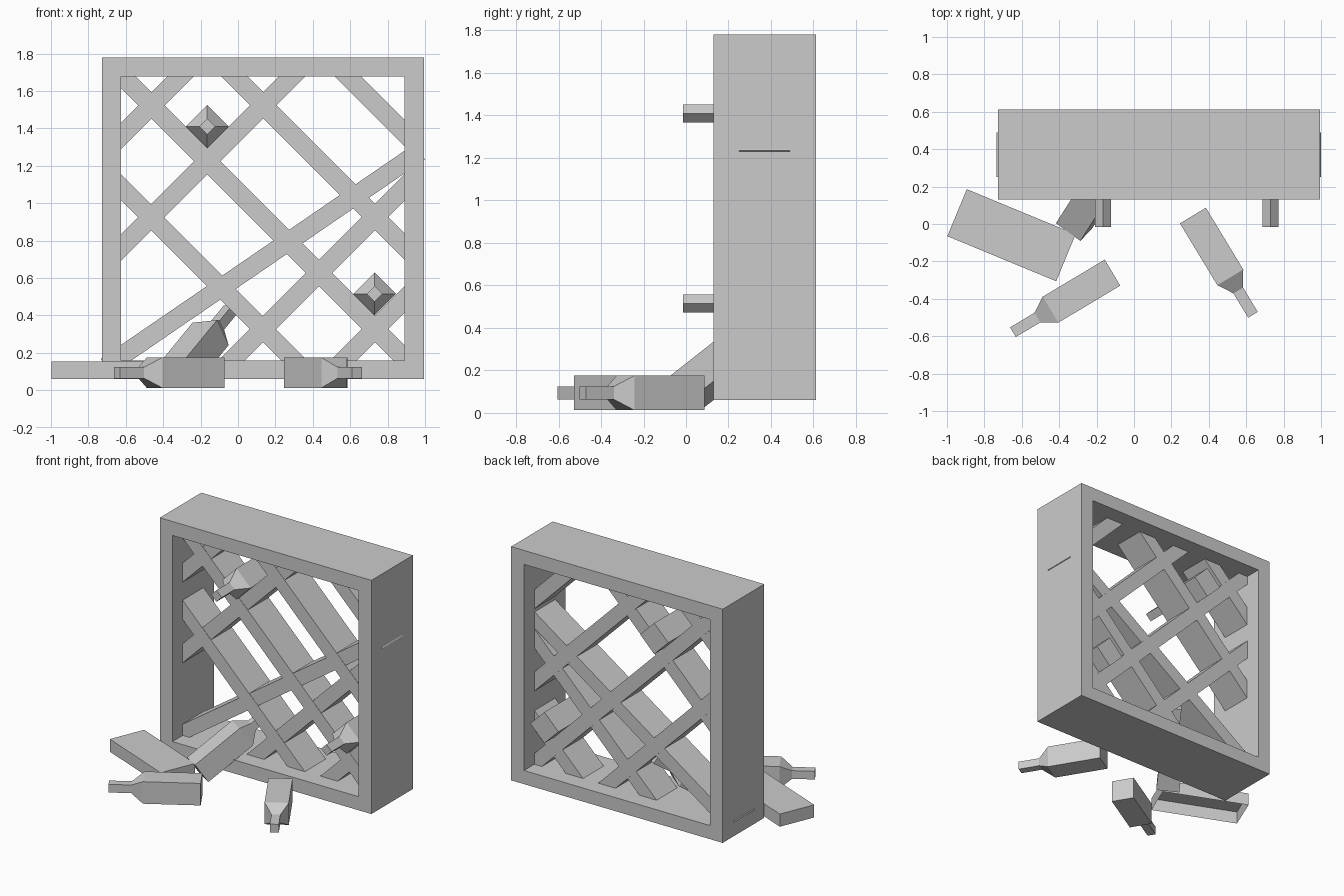
import bpy, bmesh
from math import radians, sin, cos, atan2, sqrt
from mathutils import Vector, Matrix

if "Cube" in bpy.data.objects:
    bpy.data.objects.remove(bpy.data.objects["Cube"])

X0, X1, Z0, Z1 = -0.625, 0.89, 0.16, 1.677     # inner opening of the rack


def finish(name, bm, recalc=True):
    if recalc:
        bmesh.ops.recalc_face_normals(bm, faces=bm.faces)
    me = bpy.data.meshes.new(name)
    bm.to_mesh(me)
    bm.free()
    ob = bpy.data.objects.new(name, me)
    bpy.context.collection.objects.link(ob)
    return ob


def box(name, size, matrix, open_bottom=False):
    bm = bmesh.new()
    bmesh.ops.create_cube(bm, size=1)
    if open_bottom:
        low = [f for f in bm.faces if f.normal.z < -0.5]
        bmesh.ops.delete(bm, geom=low, context='FACES_ONLY')
    bm.transform(matrix @ Matrix.Diagonal((*size, 1)))
    return finish(name, bm, not open_bottom)


# Square picture-frame carcass of the rack
bm = bmesh.new()
rings = []
for (a, b, c, d) in ((-0.728, 0.995, 0.06, 1.78), (X0, X1, Z0, Z1)):
    for y in (0.13, 0.613):
        rings.append([bm.verts.new((x, y, z)) for x, z in ((a, c), (b, c), (b, d), (a, d))])
of, ob_, inf, inb = rings
for p, q in ((of, ob_), (inf, inb), (of, inf), (ob_, inb)):
    for i in range(4):
        j = (i + 1) % 4
        bm.faces.new((p[i], p[j], q[j], q[i]))
finish("rack_frame", bm)


# Lattice boards, given by their two end points in the x-z plane
def slat(name, ax, az, bx, bz, depth):
    dx, dz = bx - ax, bz - az
    m = (Matrix.Translation(((ax + bx) / 2, 0.37, (az + bz) / 2))
         @ Matrix.Rotation(-atan2(dz, dx), 4, 'Y'))
    box(name, (sqrt(dx * dx + dz * dz), depth, 0.1), m)


E = 0.05   # how far board ends run into the frame
for i, s in enumerate((0.46, 1.059, 1.66, 2.265)):
    xa, xb = max(X0 - E, s - Z1 - E), min(X1 + E, s - Z0 + E)
    slat(f"falling_slat_{i}", xa, s - xa, xb, s - xb, 0.244)
for i, s in enumerate((-1.984, -1.39, -0.193, 0.406)):
    xa, xb = max(X0 - E, s + Z0 - E), min(X1 + E, s + Z1 + E)
    slat(f"rising_slat_{i}", xa, xa - s, xb, xb - s, 0.24)

# Slipped board lying at a shallower angle
t, h = radians(34.4), 2.033 / 2
slat("slipped_slat", 0.1325 - h * cos(t), 0.701 - h * sin(t),
     0.1325 + h * cos(t), 0.701 + h * sin(t), 0.24)

# Loose board on the floor
box("loose_board", (0.63, 0.272, 0.093),
    Matrix.Translation((-0.655, -0.06, 0.107)) @ Matrix.Rotation(atan2(-0.24, 0.58), 4, 'Z'),
    open_bottom=True)


# Square low-poly bottle: base centre, pointing direction, roll about its axis
def bottle(name, base, direction, roll=0):
    d = Vector(direction).normalized()
    s = d.cross(Vector((0, 0, 1))).normalized()
    u = s.cross(d)
    rot = Matrix((s, u, d)).transposed().to_4x4()
    bm = bmesh.new()
    prev = None
    for z, r in ((0, 0.081), (0.386, 0.081), (0.468, 0.03), (0.62, 0.03)):
        ring = [bm.verts.new((r * a, r * b, z)) for a, b in ((-1, -1), (1, -1), (1, 1), (-1, 1))]
        if prev:
            for i in range(4):
                j = (i + 1) % 4
                bm.faces.new((prev[i], prev[j], ring[j], ring[i]))
        else:
            bm.faces.new(ring[::-1])
        prev = ring
    bm.faces.new(prev)
    bm.transform(Matrix.Translation(base) @ rot @ Matrix.Rotation(radians(roll), 4, 'Z'))
    finish(name, bm)


bottle("stored_bottle_upper", (-0.165, 0.605, 1.41), (0, -1, 0), 45)
bottle("stored_bottle_lower", (0.73, 0.605, 0.515), (0, -1, 0), 45)
bottle("floor_bottle_left", (-0.115, -0.26, 0.094), (-0.535, -0.32, 0))
bottle("floor_bottle_right", (0.315, 0.045, 0.094), (0.322, -0.532, 0))
bottle("leaning_bottle", (-0.321, -0.01, 0.088), (0.45, 0.70, 0.55), 6)
